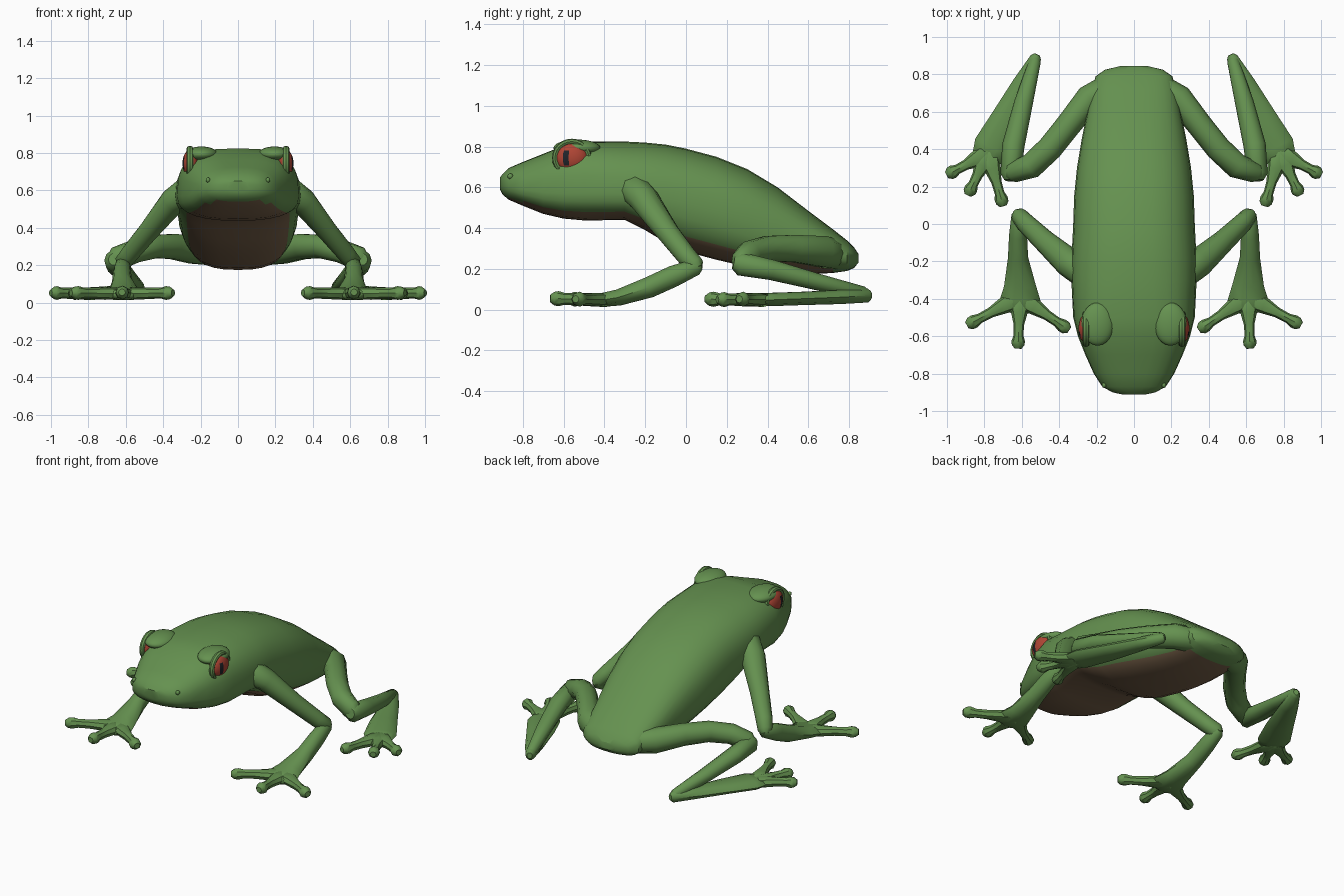
import bpy, bmesh
from math import sin, cos, pi, radians, copysign
from mathutils import Vector

cube = bpy.data.objects.get("Cube")
if cube:
    bpy.data.objects.remove(cube, do_unlink=True)


def material(name, color):
    mat = bpy.data.materials.new(name)
    mat.use_nodes = True
    mat.diffuse_color = (*color, 1)
    mat.node_tree.nodes["Principled BSDF"].inputs["Base Color"].default_value = (*color, 1)
    return mat


GREEN = material("leaf green skin", (0.13, 0.285, 0.08))
BROWN = material("brown belly", (0.195, 0.125, 0.07))
RED = material("red iris", (0.43, 0.06, 0.035))
BLACK = material("black pupil", (0.015, 0.017, 0.022))


def finish(name, bm, materials, angle=30):
    """Turn a bmesh into a smooth-shaded object."""
    bmesh.ops.recalc_face_normals(bm, faces=bm.faces)
    mesh = bpy.data.meshes.new(name)
    bm.to_mesh(mesh)
    bm.free()
    for mat in materials:
        mesh.materials.append(mat)
    obj = bpy.data.objects.new(name, mesh)
    bpy.context.collection.objects.link(obj)
    bpy.ops.object.select_all(action="DESELECT")
    obj.select_set(True)
    bpy.context.view_layer.objects.active = obj
    bpy.ops.object.shade_smooth_by_angle(angle=radians(angle))


def loft(bm, rings, paint=lambda ring, step: 0):
    """Skin a list of point rings and close both ends."""
    loops = [[bm.verts.new(p) for p in ring] for ring in rings]
    count = len(loops[0])
    for i, (a, b) in enumerate(zip(loops, loops[1:])):
        for j in range(count):
            k = (j + 1) % count
            face = bm.faces.new((a[j], a[k], b[k], b[j]))
            face.material_index = paint(i, j)
    bm.faces.new(loops[0])
    bm.faces.new(loops[-1])


def limb(name, side, stations, sides=10):
    """Tapered tube with oval sections; each station is x, y, z, half width, half height."""
    points = [Vector((s[0] * side, s[1], s[2])) for s in stations]
    sizes = [s[3:] for s in stations]
    # rounded ends
    for end, inner in ((0, 1), (-1, -2)):
        out = (points[end] - points[inner]).normalized()
        w, h = sizes[end]
        tip = points[end] + out * min(w, h) * 0.6
        at = 0 if end == 0 else len(points)
        points.insert(at, tip)
        sizes.insert(at, (w * 0.55, h * 0.55))
    rings = []
    for i, p in enumerate(points):
        along = (points[min(i + 1, len(points) - 1)] - points[max(i - 1, 0)]).normalized()
        across = along.cross(Vector((0, 0, 1))).normalized()
        up = across.cross(along)
        w, h = sizes[i]
        turns = [2 * pi * j / sides for j in range(sides)]
        rings.append([p + across * w * cos(t) + up * h * sin(t) for t in turns])
    bm = bmesh.new()
    loft(bm, rings)
    finish(name, bm, [GREEN], 40)


def digit(name, side, root, tip):
    """Webbed root, thin middle and round pad at the tip."""
    shape = ((0, .068, .034), (.3, .045, .033), (.55, .028, .03),
             (.76, .026, .029), (.87, .036, .037), (.95, .034, .033))
    stations = []
    for f, w, h in shape:
        p = Vector(root).lerp(Vector(tip), f)
        stations.append((*p, w, h))
    limb(name, side, stations, 8)


def ellipsoid(name, center, radii, materials=(GREEN,), rule=lambda p: 0):
    bm = bmesh.new()
    bmesh.ops.create_uvsphere(bm, u_segments=32, v_segments=18, radius=1)
    bmesh.ops.scale(bm, vec=radii, verts=bm.verts)
    for face in bm.faces:
        face.material_index = rule(face.calc_center_median())
    bmesh.ops.translate(bm, vec=center, verts=bm.verts)
    finish(name, bm, materials)


# Body and head: y, half width, top, widest height, bottom
SECTIONS = (
    (-.912, .06, .65, .62, .59), (-.9, .115, .665, .615, .565),
    (-.87, .17, .695, .605, .54),
    (-.8, .215, .725, .59, .51), (-.7, .26, .765, .575, .47),
    (-.6, .3, .805, .57, .447), (-.5, .325, .825, .57, .438),
    (-.3, .335, .825, .57, .44), (-.2, .335, .82, .56, .39),
    (-.1, .33, .81, .54, .33), (0, .325, .79, .52, .285),
    (.15, .32, .75, .48, .245), (.3, .305, .69, .43, .21),
    (.45, .28, .6, .38, .185), (.6, .25, .485, .32, .175),
    (.72, .225, .395, .285, .18), (.79, .205, .34, .265, .19),
    (.825, .155, .305, .255, .205), (.845, .07, .275, .25, .23),
)
STEPS = 28


def body_ring(y, width, top, mid, bottom):
    # the crown of the head is squarer than the rest
    power = 0.68 if -.75 < y < -.4 else 0.8
    ring = []
    for j in range(STEPS):
        t = 2 * pi * j / STEPS
        c, s = cos(t), sin(t)
        bend = power if s > 0 else 0.8
        height = top - mid if s > 0 else mid - bottom
        ring.append((copysign(abs(c) ** bend, c) * width, y,
                     mid + copysign(abs(s) ** bend, s) * height))
    return ring


def body_paint(ring, step):
    # brown throat and belly, narrow under the chin
    reach = 0.09 if ring == 2 else 0.143
    underside = abs((step + 0.5) / STEPS - 0.75) < reach
    return int(underside and 1 < ring < len(SECTIONS) - 4)


bm = bmesh.new()
loft(bm, [body_ring(*s) for s in SECTIONS], body_paint)
finish("body", bm, [GREEN, BROWN])


def pupil_rule(p):
    return int(abs(p.y + .03) < .0135 and abs(p.z) < .038)


for side, label in ((1, "left"), (-1, "right")):
    # Eye, eyelid rim, brow and nostril
    ellipsoid(label + "_eye", (.252 * side, -.56, .745), (.045, .08, .073),
              (RED, BLACK), pupil_rule)
    ellipsoid(label + "_brow", (.195 * side, -.535, .793), (.087, .115, .042))
    ellipsoid(label + "_nostril", (.16 * side, -.862, .655), (.012, .014, .014))
    rings = []
    for i in range(25):
        a = 2 * pi * i / 24
        rings.append([((.257 + .018 * cos(b)) * side,
                       -.56 + (.083 + .014 * sin(b)) * cos(a),
                       .745 + (.08 + .014 * sin(b)) * sin(a))
                      for b in (pi * k / 4 for k in range(8))])
    bm = bmesh.new()
    loft(bm, rings)
    finish(label + "_eyelid", bm, [GREEN])

    # Front leg
    limb(label + "_upper_arm", side, (
        (.25, -.27, .61, .085, .08), (.35, -.205, .54, .078, .07),
        (.48, -.09, .38, .06, .055), (.58, .005, .26, .052, .05),
        (.615, .045, .215, .045, .048)))
    limb(label + "_forearm", side, (
        (.615, .05, .21, .04, .042), (.62, -.06, .165, .048, .055),
        (.62, -.18, .11, .054, .054), (.61, -.33, .06, .085, .042),
        (.61, -.41, .048, .11, .036), (.61, -.46, .044, .08, .03)))
    for name, tip in (("outer", (.89, -.54, .052)), ("middle", (.62, -.66, .055)),
                      ("inner", (.35, -.565, .052))):
        digit(f"{label}_{name}_finger", side, (.61, -.39, .048), tip)

    # Hind leg
    limb(label + "_thigh", side, (
        (.12, .73, .27, .08, .075), (.24, .67, .285, .075, .08),
        (.35, .53, .3, .068, .07), (.45, .405, .3, .068, .065),
        (.55, .31, .275, .068, .063), (.65, .275, .235, .055, .065)))
    limb(label + "_shank", side, (
        (.66, .265, .225, .055, .06), (.645, .42, .195, .06, .052),
        (.59, .65, .135, .05, .042), (.53, .87, .08, .032, .035)))
    limb(label + "_foot", side, (
        (.525, .89, .07, .03, .036), (.59, .75, .062, .058, .036),
        (.68, .56, .055, .085, .034), (.76, .41, .05, .1, .034),
        (.79, .35, .047, .08, .03)))
    for name, tip in (("outer", (.995, .265, .052)), ("middle", (.885, .16, .05)),
                      ("inner", (.7, .1, .052))):
        digit(f"{label}_{name}_toe", side, (.78, .38, .048), tip)
